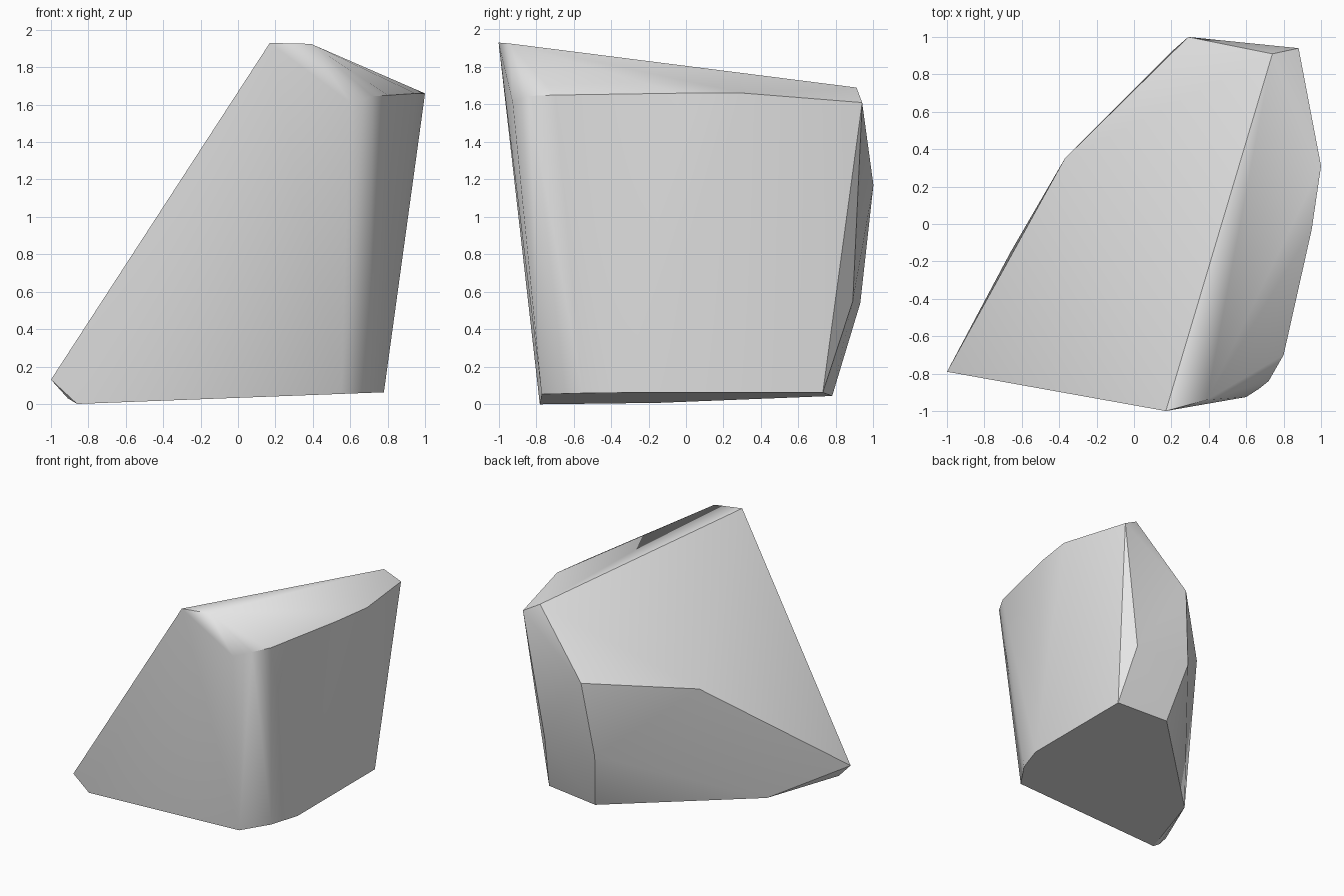
import bpy
import bmesh
import math

# Remove the default cube only
default_cube = bpy.data.objects.get("Cube")
if default_cube:
    bpy.data.objects.remove(default_cube, do_unlink=True)


def flat_material(name, colour):
    """Create a plain single-colour material."""
    material = bpy.data.materials.new(name)
    material.use_nodes = True
    material.diffuse_color = colour
    shader = next(n for n in material.node_tree.nodes if n.type == "BSDF_PRINCIPLED")
    shader.inputs["Base Color"].default_value = colour
    return material


def base_point(x, y):
    """Place a corner on the slightly tilted underside."""
    return (x, y, 0.038 * (x + 0.86))


def hull_object(name, points, material, smooth_angle):
    """Wrap corner points in a convex skin, smooth over its blunt edges."""
    bm = bmesh.new()
    for point in points:
        bm.verts.new(point)
    result = bmesh.ops.convex_hull(bm, input=list(bm.verts))
    unused = set(result["geom_interior"]) | set(result["geom_unused"])
    spare = [v for v in unused if isinstance(v, bmesh.types.BMVert)]
    bmesh.ops.delete(bm, geom=spare, context="VERTS")
    bmesh.ops.recalc_face_normals(bm, faces=list(bm.faces))
    mesh = bpy.data.meshes.new(name)
    bm.to_mesh(mesh)
    bm.free()
    mesh.materials.append(material)
    obj = bpy.data.objects.new(name, mesh)
    bpy.context.collection.objects.link(obj)
    bpy.ops.object.select_all(action="DESELECT")
    obj.select_set(True)
    bpy.context.view_layer.objects.active = obj
    bpy.ops.object.shade_smooth_by_angle(angle=smooth_angle)
    return obj


# Underside outline
underside = [base_point(x, y) for x, y in (
    (-0.86, -0.78), (0.55, -0.77), (0.70, -0.55), (0.78, -0.31),
    (0.78, 0.73), (0.31, 0.78), (-0.66, -0.15))]

# Sloping crest
crest = [(0.17, -1, 1.93), (0.39, -0.94, 1.925), (0.74, 0.91, 1.69)]

# Rounded shoulder above the broad side
shoulder = [(0.60, -0.925, 1.61), (0.67, -0.88, 1.63), (0.72, -0.84, 1.645),
            (0.80, -0.70, 1.65), (0.95, -0.03, 1.66), (1, 0.31, 1.66),
            (0.88, 0.94, 1.61)]

# Rear corners
rear = [(0.29, 1, 1.17), (0.21, 0.93, 0.54), (0.71, 0.89, 0.55)]

# Low pointed flank
flank = [(-1, -0.79, 0.13), (-0.91, -0.76, 0.03), (-0.37, 0.35, 1.05)]

stone_grey = flat_material("stone grey", (0.8, 0.8, 0.8, 1))
hull_object("rock", underside + crest + shoulder + rear + flank,
            stone_grey, math.radians(30))
